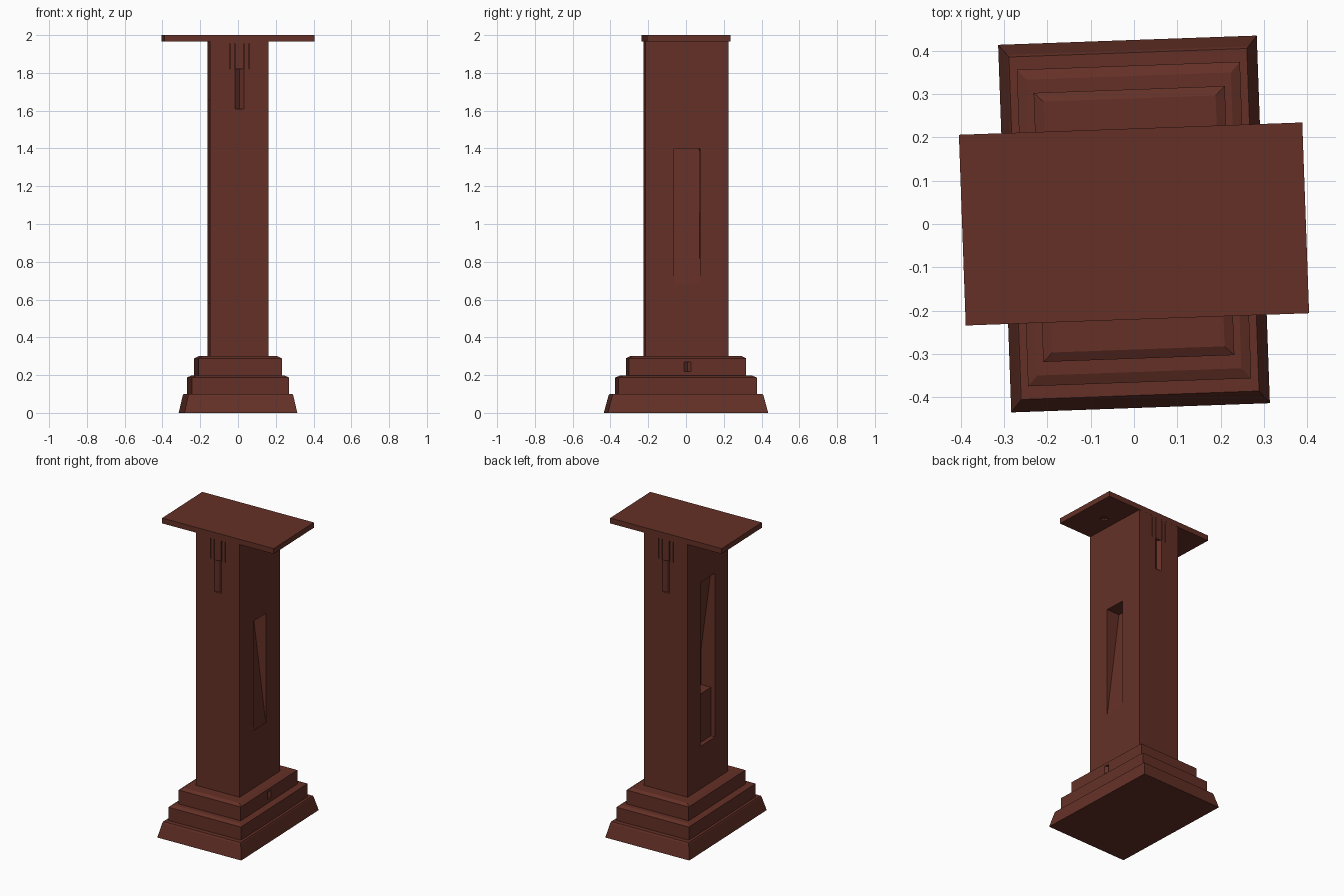
import bpy, bmesh, math
from mathutils import Matrix

if "Cube" in bpy.data.objects:
    bpy.data.objects.remove(bpy.data.objects["Cube"])

TURN = Matrix.Rotation(math.radians(2.05), 4, 'Z')
wood = bpy.data.materials.new("dark_red_brown")
wood.diffuse_color = (0.127, 0.030, 0.020, 1)
wood.use_nodes = True
wood.node_tree.nodes["Principled BSDF"].inputs["Base Color"].default_value = wood.diffuse_color


def finish(name, bm):
    bmesh.ops.recalc_face_normals(bm, faces=bm.faces)
    me = bpy.data.meshes.new(name)
    bm.to_mesh(me)
    bm.free()
    me.transform(TURN)
    me.materials.append(wood)
    ob = bpy.data.objects.new(name, me)
    bpy.context.scene.collection.objects.link(ob)
    return ob


def tier(name, rings):
    """Stack of rectangles given as (half_x, half_y, z)."""
    bm = bmesh.new()
    loops = [[bm.verts.new((sx * a, sy * b, z)) for sx, sy in ((-1, -1), (1, -1), (1, 1), (-1, 1))]
             for a, b, z in rings]
    bm.faces.new(loops[0])
    bm.faces.new(loops[-1])
    for lo, hi in zip(loops, loops[1:]):
        for i in range(4):
            j = (i + 1) % 4
            bm.faces.new((lo[i], lo[j], hi[j], hi[i]))
    return finish(name, bm)


def prism(name, pts, d):
    """Extrude a closed 3D outline along d."""
    bm = bmesh.new()
    f = bm.faces.new([bm.verts.new(p) for p in pts])
    g = bmesh.ops.extrude_face_region(bm, geom=[f])
    bmesh.ops.translate(bm, vec=d, verts=[v for v in g['geom'] if isinstance(v, bmesh.types.BMVert)])
    return finish(name, bm)


def cut(target, cutter):
    cutter.hide_render = True
    m = target.modifiers.new("cut", 'BOOLEAN')
    m.operation, m.solver, m.object = 'DIFFERENCE', 'EXACT', cutter
    bpy.context.view_layer.objects.active = target
    bpy.ops.object.modifier_apply(modifier=m.name)
    bpy.data.objects.remove(cutter)


# Stepped plinth
tier("plinth_lower", [(.299, .425, 0), (.279, .401, .09), (.275, .396, .1)])
tier("plinth_middle", [(.258, .366, .1), (.258, .366, .187), (.236, .342, .197)])
upper = tier("plinth_upper", [(.221, .311, .19), (.221, .311, .288), (.199, .29, .3)])
column = tier("column", [(.155, .22, .3), (.155, .22, 1.965)])
top = tier("top_board", [(.397, .2205, 1.965), (.397, .2205, 2.0)])

# Right niche: back slopes from flush at the bottom to deep at the top
cut(column, prism("niche_cutter", [(.155 - x, -.068, z) for x, z in
    ((-.02, .68), (.002, .68), (.095, 1.4), (-.02, 1.4))], (0, .136, 0)))

# Left niche: shallow foot, ledge, deep pocket, overhanging upper back
cut(column, prism("shelf_cutter", [(x - .155, -.08, z) for x, z in
    ((-.02, .58), (.03, .58), (.03, .9), (.1, .9), (.1, 1.13), (.03, 1.66), (-.02, 1.66))], (0, .16, 0)))

# Front and back ornament: V groove with thin slits above
for s in (-1, 1):
    y = s * .22
    cut(column, prism("groove_cutter", [(-.025, y + s * .001, 1.61), (.025, y + s * .001, 1.61),
        (0, y - s * .02, 1.61)], (0, 0, .21)))
    for x in (-.052, -.025, .025, .052):
        cut(column, prism("slit_cutter", [(x - .002, y + s * .01, 1.82), (x + .002, y + s * .01, 1.82),
            (x + .002, y - s * .01, 1.82), (x - .002, y - s * .01, 1.82)], (0, 0, .135)))

# Small notch in the upper plinth and a hole under the board
cut(upper, prism("notch_cutter", [(.23, -.03, .22), (.23, .03, .22), (.205, 0, .22)], (0, 0, .05)))
cut(top, prism("hole_cutter", [(.24 + .025 * math.cos(i * math.pi / 4), .025 * math.sin(i * math.pi / 4), 1.95)
    for i in range(8)], (0, 0, .025)))
